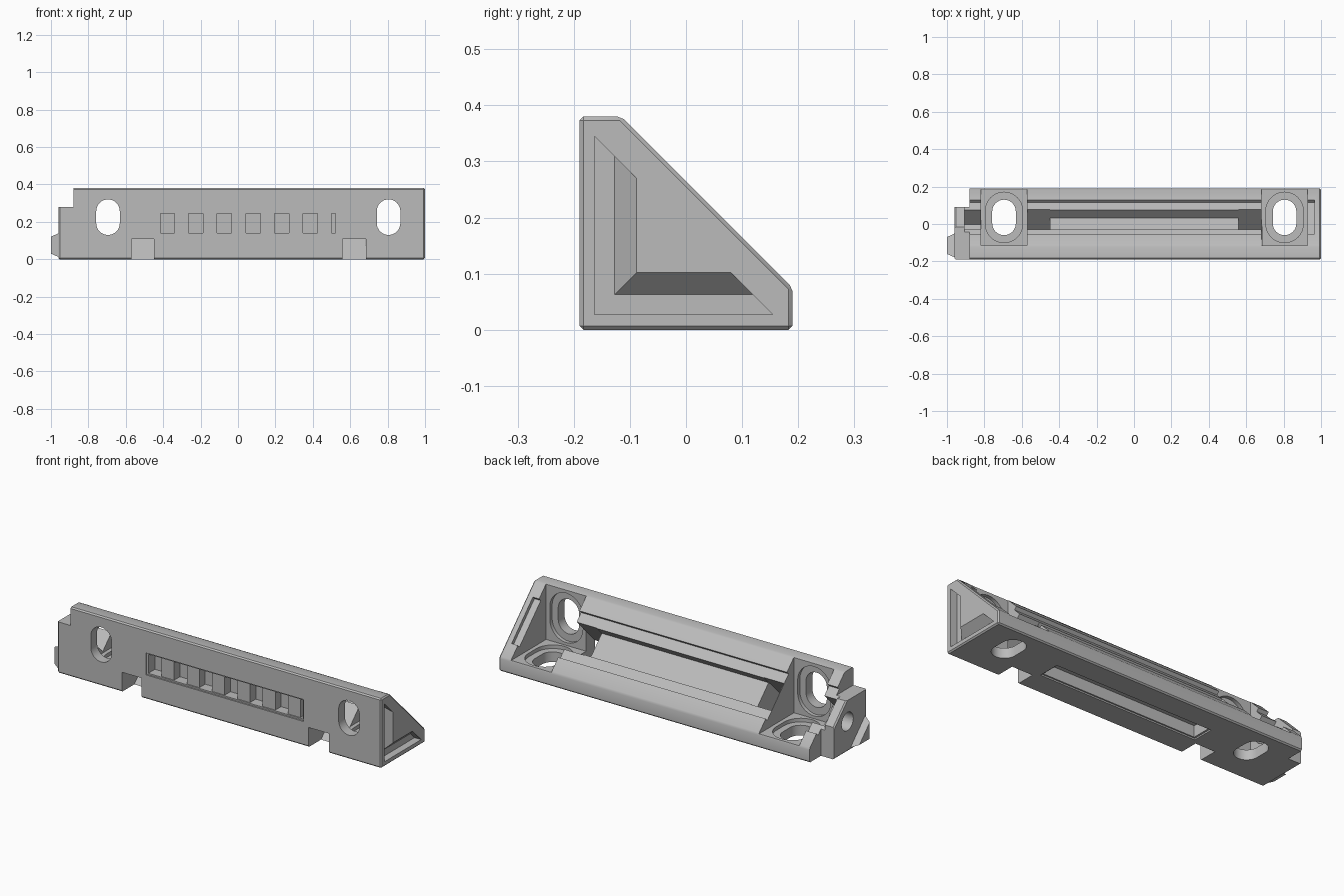
import bpy, bmesh
from math import pi, cos, sin, sqrt

cube = bpy.data.objects.get("Cube")
if cube:
    bpy.data.objects.remove(cube, do_unlink=True)

grey = bpy.data.materials.new("plain grey")
grey.use_nodes = True
grey.diffuse_color = (0.5, 0.5, 0.5, 1)
grey.node_tree.nodes["Principled BSDF"].inputs["Base Color"].default_value = (0.5, 0.5, 0.5, 1)

HALF = 0.19  # half depth; u is measured from the front, w from the floor


# Placement rules: profile coordinates (p, q) plus extrusion distance d
def along_x(p, q, d):
    return (d, p - HALF, q)


def into_front(p, q, d):
    return (p, d - HALF, q)


def into_base(p, q, d):
    return (p, q - HALF, d)


def loft(name, near, far, d0, d1, place=along_x):
    bm = bmesh.new()
    a = [bm.verts.new(place(p, q, d0)) for p, q in near]
    b = [bm.verts.new(place(p, q, d1)) for p, q in far]
    bm.faces.new(a)
    bm.faces.new(b)
    for i in range(len(a)):
        j = (i + 1) % len(a)
        bm.faces.new((a[i], a[j], b[j], b[i]))
    bmesh.ops.recalc_face_normals(bm, faces=bm.faces)
    mesh = bpy.data.meshes.new(name)
    bm.to_mesh(mesh)
    bm.free()
    mesh.materials.append(grey)
    obj = bpy.data.objects.new(name, mesh)
    bpy.context.collection.objects.link(obj)
    return obj


def prism(name, pts, d0, d1, place=along_x):
    return loft(name, pts, pts, d0, d1, place)


def rect(p0, p1, q0, q1):
    return [(p0, q0), (p1, q0), (p1, q1), (p0, q1)]


def stadium(cx, cq, r, straight, n=16):
    right = [(cx + r * cos(pi * i / n), cq + straight + r * sin(pi * i / n)) for i in range(n + 1)]
    left = [(cx - r * cos(pi * i / n), cq - straight - r * sin(pi * i / n)) for i in range(n + 1)]
    return right + left


def diagonal(half, deep, out=0.1):
    # Rectangle lying across the sloping face, sunk by deep
    c, k = 0.2275, sqrt(0.5)
    return [(c + k * (n + t), c + k * (n - t))
            for t, n in ((-half, -deep), (half, -deep), (half, out), (-half, out))]


def apply(obj, mod):
    bpy.context.view_layer.objects.active = obj
    bpy.ops.object.modifier_apply(modifier=mod.name)


def combine(obj, other, operation="DIFFERENCE"):
    mod = obj.modifiers.new("combine", "BOOLEAN")
    mod.operation, mod.solver, mod.object = operation, "EXACT", other
    apply(obj, mod)
    bpy.data.objects.remove(other, do_unlink=True)


# Corner bar with softened edges
outline = [(0, 0), (0.38, 0), (0.38, 0.075), (0.075, 0.38), (0, 0.38)]
bar = prism("corner_bar", outline, -0.96, 1.0)
bevel = bar.modifiers.new("edges", "BEVEL")
bevel.width, bevel.segments = 0.007, 1
apply(bar, bevel)


def cut(*args):
    combine(bar, prism("cutter", *args))


# Shallow recess, cable channel and end socket on the sloping face
cut(diagonal(0.13, 0.02), -0.905, 0.965)
cut(diagonal(0.074, 0.08), -0.5, 0.62)
cut(diagonal(0.074, 0.13), -0.905, -0.78)

# Tie passages running out through the corner edge
for x0, x1 in ((-0.57, -0.45), (0.56, 0.685)):
    cut(diagonal(0.076, 0.6), x0, x1)

# Screw pockets, with a sunk seat and a long hole in both walls
for cx in (-0.695, 0.805):
    cut(rect(0.075, 0.5, 0.075, 0.5), cx - 0.122, cx + 0.122)
    for place in (into_front, into_base):
        cut(stadium(cx, 0.225, 0.1, 0.035), 0.055, 0.1, place)
        cut(stadium(cx, 0.225, 0.063, 0.032), -0.1, 0.2, place)

# Long windows in front and base, with a stepped rim
for place, depth in ((into_front, 0.065), (into_base, 0.07)):
    cut(rect(-0.425, 0.53, 0.132, 0.252), -0.1, 0.008, place)
    cut(rect(-0.415, 0.52, 0.14, 0.244), -0.1, depth, place)

# Reduced tongue end with a round bore
cut(rect(0.28, 0.5, -0.1, 0.5), -1.1, -0.88)
cut(rect(-0.1, 0.5, 0.28, 0.5), -1.1, -0.88)
cut(stadium(0.165, 0.165, 0.05, 0), -1.1, -0.8)


# L-shaped groove with a sloping inner side on the other end
def ell(k, a=0.027, s=0.372):
    return [(a, a), (s - a, a), (s - k, k), (k, k), (k, s - k), (a, s - a)]


combine(bar, loft("cutter", ell(0.063), ell(0.104), 0.96, 1.002))


# Tapered corner key on the tongue
def key(a, s):
    return [(a, a), (s - a, a), (a, s - a)]


combine(bar, loft("key", key(0.008, 0.152), key(0.03, 0.15), -0.95, -1.0), "UNION")

# Row of teeth in the front window
for i in range(6):
    x = -0.34 + i * 0.153
    tooth = prism("window_tooth", rect(x, x + 0.076, 0.135, 0.249), 0.015, 0.07, into_front)

bpy.ops.object.select_all(action="DESELECT")
bar.select_set(True)
bpy.context.view_layer.objects.active = bar
bpy.ops.object.shade_smooth_by_angle(angle=pi / 7)
